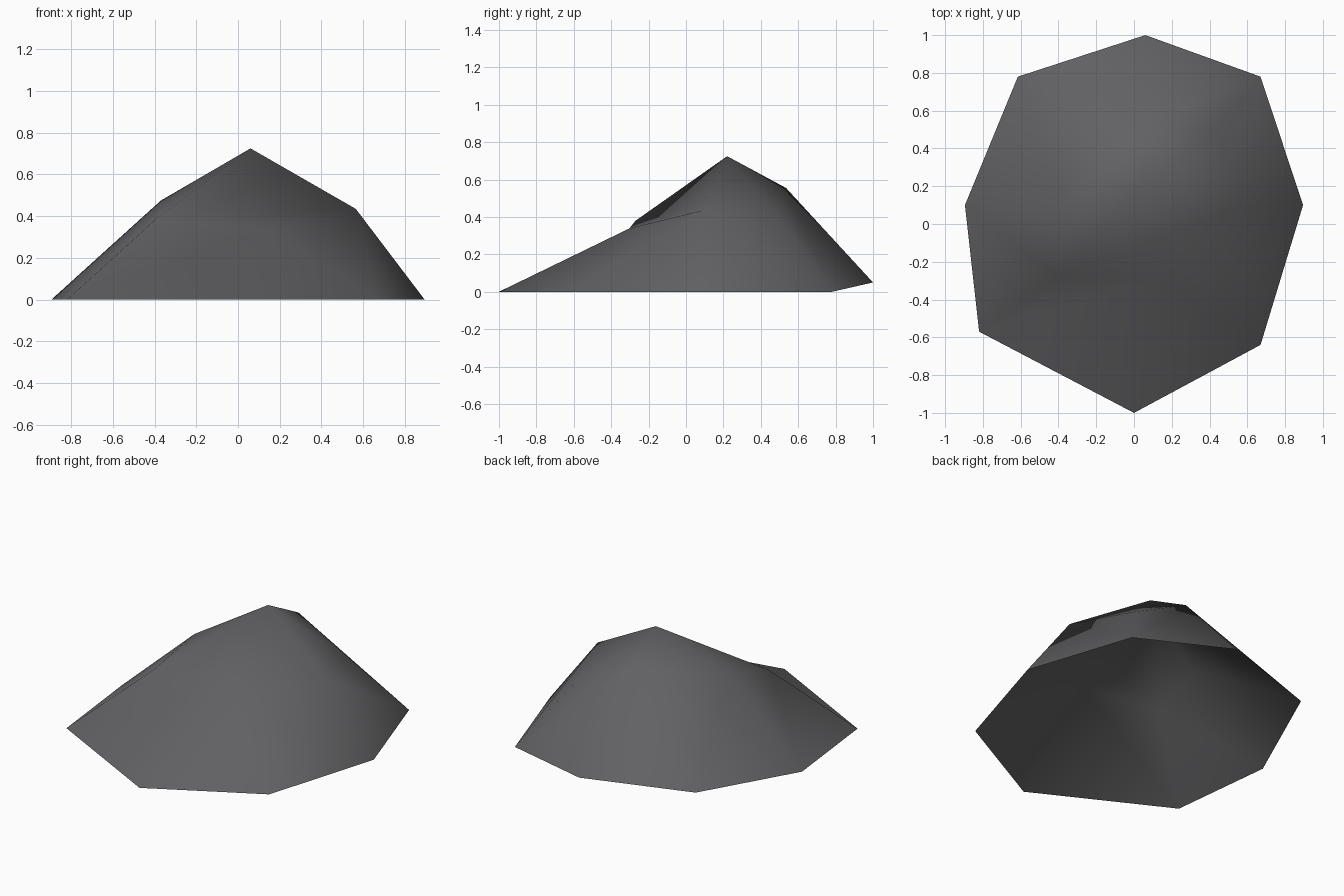
import bpy
import bmesh

if "Cube" in bpy.data.objects:
    bpy.data.objects.remove(bpy.data.objects["Cube"])

# Outer rim on the ground, clockwise from the back; two corners are raised
rim = [(0.06, 1.0, 0.05), (0.67, 0.78, 0), (0.895, 0.10, 0), (0.67, -0.64, 0),
       (0, -1.0, 0), (-0.82, -0.57, 0), (-0.895, 0.10, 0), (-0.615, 0.78, 0.05)]
# Shoulder ring: back, back right, right, front, front left, left
shoulder = [(0.055, 0.535, 0.555), (0.42, 0.50, 0.39), (0.565, 0.09, 0.435),
            (0.13, -0.30, 0.34), (-0.40, -0.27, 0.38), (-0.37, 0.085, 0.475)]
peak = (0.06, 0.22, 0.725)
# For each shoulder point, the first and last rim point it fans out to
fans = [(-1, 1), (1, 1), (1, 3), (3, 5), (5, 6), (6, 7)]

bm = bmesh.new()
r = [bm.verts.new(p) for p in rim]
s = [bm.verts.new(p) for p in shoulder]
top = bm.verts.new(peak)

# Flanks between the shoulder ring and the rim, open underneath
for i, (a, b) in enumerate(fans):
    bm.faces.new((s[i], s[(i + 1) % len(s)], r[b]))
    for k in range(a, b):
        bm.faces.new((s[i], r[k + 1], r[k]))
# Cap around the peak, with a flat shelf at the front
back, back_right, right, front, front_left, left = s
crown = [back, back_right, right, front_left, left]
for i in range(5):
    bm.faces.new((top, crown[i], crown[(i + 1) % 5]))
bm.faces.new((front_left, right, front))

for f in bm.faces:
    f.smooth = True
    f.normal_update()
    if f.normal.z < 0:
        f.normal_flip()

mesh = bpy.data.meshes.new("rock")
bm.to_mesh(mesh)
bm.free()

# Dark grey stone
stone = bpy.data.materials.new("dark grey stone")
stone.diffuse_color = (0.12, 0.12, 0.126, 1)
stone.use_nodes = True
stone.node_tree.nodes["Principled BSDF"].inputs["Base Color"].default_value = stone.diffuse_color
mesh.materials.append(stone)

rock = bpy.data.objects.new("rock", mesh)
bpy.context.collection.objects.link(rock)
